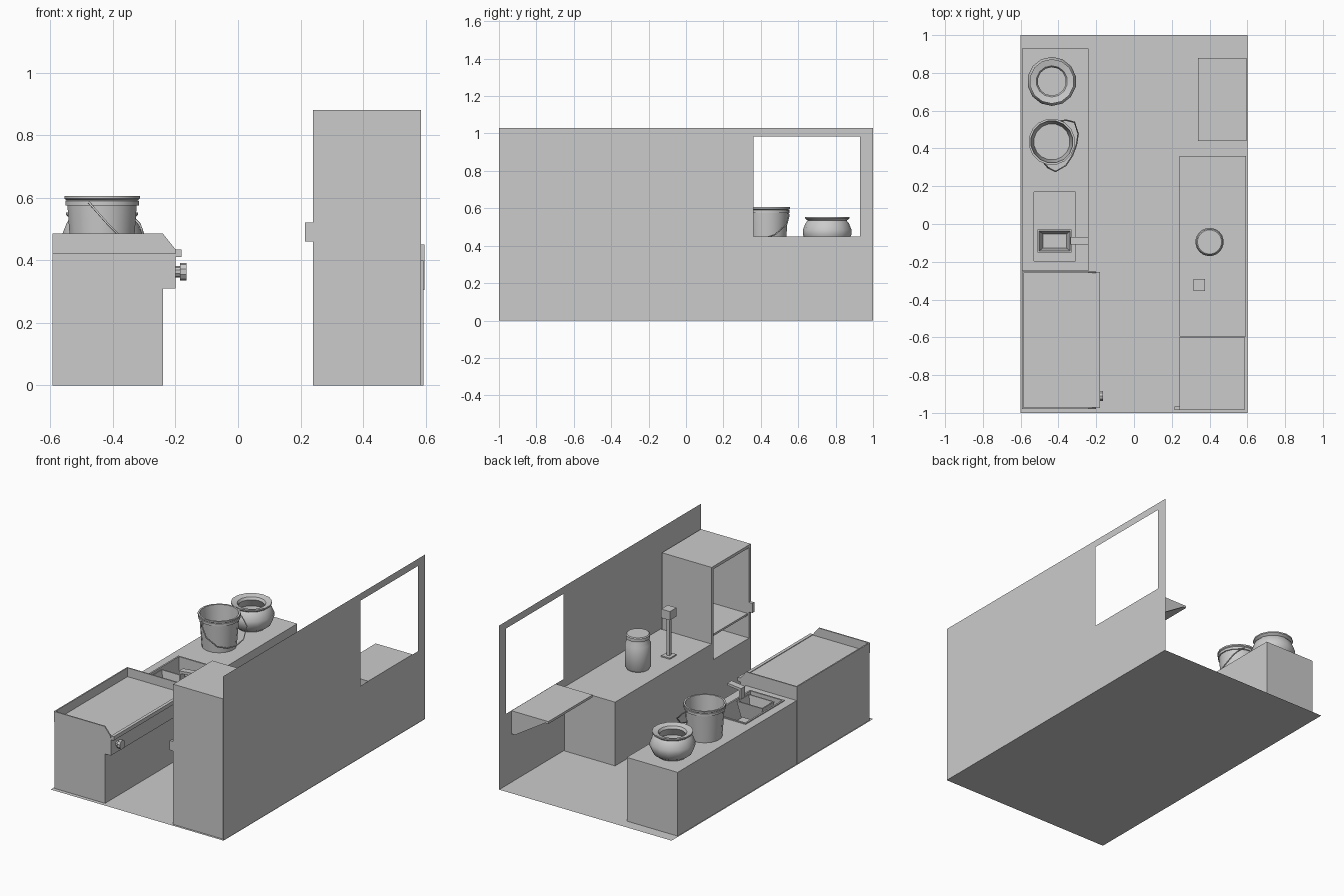
import bpy, bmesh, math
from mathutils import Vector

if "Cube" in bpy.data.objects:
    bpy.data.objects.remove(bpy.data.objects["Cube"])


def mesh_object(name, verts, faces):
    me = bpy.data.meshes.new(name)
    me.from_pydata(verts, [], faces)
    bm = bmesh.new()
    bm.from_mesh(me)
    bmesh.ops.remove_doubles(bm, verts=bm.verts, dist=1e-5)
    bmesh.ops.recalc_face_normals(bm, faces=bm.faces)
    bm.to_mesh(me)
    bm.free()
    ob = bpy.data.objects.new(name, me)
    bpy.context.collection.objects.link(ob)
    return ob


def box(name, x0, x1, y0, y1, z0, z1):
    v = [(x, y, z) for x in (x0, x1) for y in (y0, y1) for z in (z0, z1)]
    f = [(0, 1, 3, 2), (4, 6, 7, 5), (0, 4, 5, 1), (2, 3, 7, 6), (0, 2, 6, 4), (1, 5, 7, 3)]
    return mesh_object(name, v, f)


def extrude_y(name, profile, y0, y1):
    """Extrude an (x, z) outline along y."""
    n = len(profile)
    v = [(x, y, z) for y in (y0, y1) for x, z in profile]
    f = [tuple(range(n)), tuple(range(n, 2 * n))]
    f += [(i, (i + 1) % n, n + (i + 1) % n, n + i) for i in range(n)]
    return mesh_object(name, v, f)


def lathe(name, cx, cy, profile, sides, axis='Z', cz=0):
    """Spin a (radius, height) profile; axis X turns it along x."""
    v, f = [], []
    for r, h in profile:
        for k in range(sides):
            a = 2 * math.pi * (k + 0.5) / sides
            c, s = r * math.cos(a), r * math.sin(a)
            v.append((cx + c, cy + s, h) if axis == 'Z' else (h, cy + c, cz + s))
    for j in range(len(profile) - 1):
        for k in range(sides):
            k2 = (k + 1) % sides
            f.append((j * sides + k, j * sides + k2, (j + 1) * sides + k2, (j + 1) * sides + k))
    f += [tuple(range(sides)), tuple(range(len(v) - sides, len(v)))]
    ob = mesh_object(name, v, f)
    bpy.ops.object.select_all(action='DESELECT')
    ob.select_set(True)
    bpy.context.view_layer.objects.active = ob
    bpy.ops.object.shade_smooth_by_angle(angle=math.radians(35))
    return ob


def carve(ob, *size):
    """Cut a box-shaped pocket out of an object."""
    cutter = box("cutter", *size)
    cutter.hide_render = True
    m = ob.modifiers.new("pocket", 'BOOLEAN')
    m.object, m.operation, m.solver = cutter, 'DIFFERENCE', 'EXACT'
    bpy.context.view_layer.objects.active = ob
    bpy.ops.object.modifier_apply(modifier="pocket")
    bpy.data.objects.remove(cutter)


# Floor and side wall with serving window
mesh_object("floor", [(-.6, -1, 0), (.6, -1, 0), (.6, 1, 0), (-.6, 1, 0)], [(0, 1, 2, 3)])
ys, zs = (-1, .36, .93, 1), (0, .45, .985, 1.03)
wall_v = [(.597, y, z) for y in ys for z in zs]
wall_f = [(i * 4 + j, i * 4 + j + 1, i * 4 + j + 5, i * 4 + j + 4)
          for i in range(3) for j in range(3) if (i, j) != (1, 1)]
mesh_object("window_wall", wall_v, wall_f)

# Serving shelf and brackets
box("serving_shelf", .34, .596, .44, .88, .435, .45)
for i, y in enumerate((.44, .865)):
    extrude_y(f"shelf_bracket_{i}", [(.596, .436), (.36, .436), (.57, .305), (.596, .305)], y, y + .015)

# Counters, with fryer basin on the left
left = box("left_counter", -.593, -.24, -.25, .93, 0, .4)
carve(left, -.53, -.31, -.195, .17, .27, .5)
rim = box("fryer_rim", -.54, -.30, -.205, .18, .395, .406)
carve(rim, -.53, -.31, -.195, .17, .3, .5)
box("right_counter", .24, .593, -.595, .36, 0, .4)

# Fryer basket and handle
def ring(x0, x1, y0, y1, z):
    return [(x0, y0, z), (x1, y0, z), (x1, y1, z), (x0, y1, z)]


bv = (ring(-.49, -.35, -.135, -.045, .31) + ring(-.51, -.33, -.15, -.03, .41)
      + ring(-.502, -.338, -.142, -.038, .41) + ring(-.483, -.357, -.128, -.052, .316))
bf = [(j * 4 + k, j * 4 + (k + 1) % 4, j * 4 + 4 + (k + 1) % 4, j * 4 + 4 + k)
      for j in range(3) for k in range(4)] + [(0, 1, 2, 3), (12, 13, 14, 15)]
mesh_object("fryer_basket", bv, bf)
extrude_y("basket_handle", [(-.335, .39), (-.335, .475), (-.24, .485), (-.24, .47),
                            (-.322, .46), (-.322, .39)], -.108, -.068)

# Griddle: body, plate walls, front bar, knob
extrude_y("griddle_body", [(-.593, 0), (-.24, 0), (-.24, .31), (-.2, .31), (-.2, .43), (-.593, .43)],
          -.975, -.255)
cheek = [(-.593, .42), (-.2, .42), (-.2, .435), (-.24, .485), (-.593, .485)]
for i, y in enumerate((-.98, -.26)):
    extrude_y(f"griddle_side_wall_{i}", cheek, y, y + .008)
box("griddle_back_wall", -.593, -.585, -.978, -.252, .42, .485)
box("griddle_front_bar", -.2, -.18, -.975, -.255, .41, .434)
lathe("griddle_knob", 0, -.91, [(.018, -.201), (.018, -.185), (.028, -.185), (.028, -.165)],
      10, 'X', .363)

# Tall cabinet, open towards the aisle
cab = box("tall_cabinet", .24, .585, -.985, -.597, 0, .88)
carve(cab, .2, .57, -.968, -.614, .295, .862)
box("cabinet_shelf", .25, .572, -.97, -.612, .435, .447)
box("cabinet_handle", .215, .241, -.985, -.965, .46, .52)

# Bucket with hanging handle
bx, by = -.435, .435
lathe("bucket", bx, by, [(.1, .4), (.113, .575), (.12, .575), (.12, .59), (.116, .592), (.123, .597),
                         (.123, .606), (.112, .606), (.096, .408)], 16)
d, p = Vector((.36, .93, 0)), Vector((.93, -.36, 0))
path = [(-.118, 0, .585), (-.135, .03, .56), (-.14, .075, .515), (-.09, .115, .46), (-.03, .128, .44),
        (.03, .128, .44), (.09, .115, .46), (.14, .075, .515), (.135, .03, .56), (.118, 0, .585)]
cu = bpy.data.curves.new("bucket_handle", 'CURVE')
cu.dimensions, cu.bevel_depth, cu.bevel_resolution = '3D', .004, 0
sp = cu.splines.new('POLY')
sp.points.add(len(path) - 1)
for pt, (a, b, z) in zip(sp.points, path):
    pt.co = (*(Vector((bx, by, z)) + d * a + p * b), 1)
bpy.context.collection.objects.link(bpy.data.objects.new("bucket_handle", cu))

# Round cooking pot
lathe("pot", -.435, .755, [(.085, .4), (.112, .42), (.13, .46), (.13, .485), (.115, .522), (.104, .534),
                           (.118, .545), (.118, .553), (.083, .545), (.075, .53), (.1, .48),
                           (.08, .42)], 14)

# Jar with lid
lathe("jar", .4, -.095, [(.065, .4), (.075, .415), (.075, .555), (.062, .58), (.062, .59), (.07, .592),
                         (.07, .612), (.064, .617)], 20)

# Tap on the right counter
box("tap_base", .315, .375, -.355, -.29, .398, .408)
box("tap_post", .335, .355, -.333, -.313, .405, .655)
box("tap_head", .315, .375, -.355, -.29, .645, .7)
